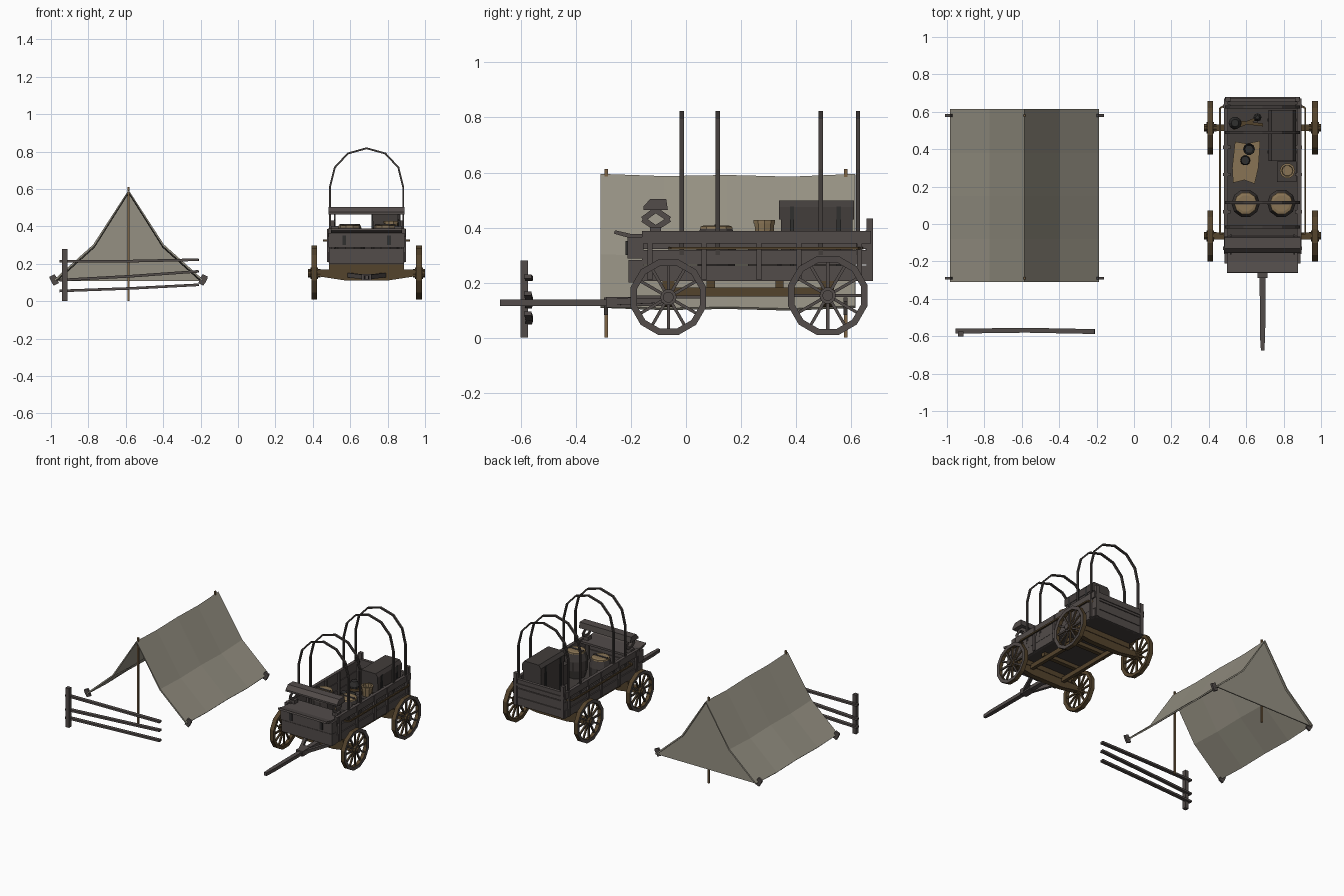
import bpy, bmesh, math
from mathutils import Vector, Matrix

if "Cube" in bpy.data.objects:
    bpy.data.objects.remove(bpy.data.objects["Cube"])


def material(name, r, g, b):
    m = bpy.data.materials.new(name)
    m.diffuse_color = (r, g, b, 1)
    m.use_nodes = True
    m.node_tree.nodes["Principled BSDF"].inputs["Base Color"].default_value = m.diffuse_color
    return m


WOOD = material("weathered_wood", 0.085, 0.072, 0.068)
DARK = material("dark_planks", 0.055, 0.047, 0.044)
BROWN = material("brown_wood", 0.088, 0.056, 0.025)
IRON = material("black_iron", 0.03, 0.029, 0.028)
CANVAS = material("canvas", 0.30, 0.28, 0.225)
TAN = material("tan_cloth", 0.25, 0.175, 0.09)
POLE = material("pole_wood", 0.2, 0.125, 0.06)

CX = 0.6875  # wagon centre line


def finish(name, bm, *mats):
    bmesh.ops.recalc_face_normals(bm, faces=bm.faces[:])
    me = bpy.data.meshes.new(name)
    bm.to_mesh(me)
    bm.free()
    for m in mats:
        me.materials.append(m)
    ob = bpy.data.objects.new(name, me)
    bpy.context.collection.objects.link(ob)
    return ob


def add_box(bm, x0, x1, y0, y1, z0, z1):
    mat = Matrix.Translation(((x0 + x1) / 2, (y0 + y1) / 2, (z0 + z1) / 2)) @ \
        Matrix.Diagonal((x1 - x0, y1 - y0, z1 - z0, 1))
    bmesh.ops.create_cube(bm, size=1, matrix=mat)


def box(name, mat, *dims):
    bm = bmesh.new()
    add_box(bm, *dims)
    return finish(name, bm, mat)


def add_bar(bm, a, b, w, h):
    """Square bar between two points."""
    a, b = Vector(a), Vector(b)
    d = b - a
    rot = d.to_track_quat('Z', 'Y').to_matrix().to_4x4()
    bmesh.ops.create_cube(bm, size=1, matrix=Matrix.Translation((a + b) / 2) @ rot @
                          Matrix.Diagonal((w, h, d.length, 1)))


def bars(name, mat, pairs, w, h):
    bm = bmesh.new()
    for a, b in pairs:
        add_bar(bm, a, b, w, h)
    return finish(name, bm, mat)


def prism(name, mat, pts, axis, lo, hi):
    """Extrude a 2D outline: axis x uses (y,z), axis y uses (x,z), axis z uses (x,y)."""
    bm = bmesh.new()
    place = {'x': lambda p, t: (t, p[0], p[1]), 'y': lambda p, t: (p[0], t, p[1]),
             'z': lambda p, t: (p[0], p[1], t)}[axis]
    ends = [[bm.verts.new(place(p, t)) for p in pts] for t in (lo, hi)]
    bm.faces.new(ends[0])
    bm.faces.new(ends[1])
    for i in range(len(pts)):
        j = (i + 1) % len(pts)
        bm.faces.new((ends[0][i], ends[0][j], ends[1][j], ends[1][i]))
    return finish(name, bm, mat)


def lathe(name, mat, x, y, profile, n=10):
    """Closed solid turned about a vertical axis from (radius, z) points."""
    bm = bmesh.new()
    rings = [[bm.verts.new((x + r * math.cos(2 * math.pi * k / n),
                            y + r * math.sin(2 * math.pi * k / n), z)) for k in range(n)]
             for r, z in profile]
    bm.faces.new(rings[0])
    bm.faces.new(rings[-1])
    for a, b in zip(rings, rings[1:]):
        for k in range(n):
            bm.faces.new((a[k], a[(k + 1) % n], b[(k + 1) % n], b[k]))
    return finish(name, bm, mat)


# ---------- Tent ----------
TX = -0.585
profile = [(-0.395, 0.112), (-0.185, 0.30), (0, 0.59), (0.185, 0.30), (0.395, 0.112)]
stations = [(-0.31, 0), (-0.08, -0.008), (0.15, -0.004), (0.38, -0.01), (0.615, 0)]
bm = bmesh.new()
grid = [[bm.verts.new((TX + x, y, z + dz)) for x, z in profile] for y, dz in stations]
for a, b in zip(grid, grid[1:]):
    for i in range(4):
        bm.faces.new((a[i], a[i + 1], b[i + 1], b[i]))
tent = finish("tent_canvas", bm, CANVAS)
mod = tent.modifiers.new("thickness", 'SOLIDIFY')
mod.thickness, mod.offset = 0.01, 0
prism("tent_back_panel", CANVAS, [(TX + x, z - 0.004) for x, z in profile], 'y', 0.596, 0.603)
for tag, y in (("front", -0.29), ("back", 0.58)):
    box("tent_pole_" + tag, POLE, TX - 0.006, TX + 0.006, y - 0.006, y + 0.006, 0, 0.612)
    for s in (-1, 1):
        x = TX + s * 0.398
        bars(f"tent_peg_{tag}", WOOD, [((x - s * 0.012, y, 0.09), (x + s * 0.012, y, 0.138)),
                                       ((x - s * 0.014, y, 0.125), (x + s * 0.017, y, 0.108))], 0.014, 0.032)

# ---------- Fence ----------
box("fence_post", WOOD, -0.94, -0.912, -0.602, -0.574, 0, 0.28)
for z0, z1 in ((0.213, 0.222), (0.113, 0.16), (0.055, 0.088)):
    bars("fence_rail", WOOD, [((-0.955, -0.573, z0), (-0.58, -0.568, (z0 + z1) / 2 - 0.003)),
                              ((-0.58, -0.568, (z0 + z1) / 2 - 0.003), (-0.21, -0.575, z1))], 0.026, 0.014)


# ---------- Wheels ----------
def wheel(name, side, y, z, r, n=12):
    bm = bmesh.new()
    cx = CX + side * 0.28
    sect = [(-0.015, r), (0.015, r), (0.013, r - 0.024), (-0.013, r - 0.024)]
    rings = []
    for k in range(n):
        a = 2 * math.pi * (k + 0.5) / n
        rings.append([bm.verts.new((cx + dx, y + q * math.cos(a), z + q * math.sin(a))) for dx, q in sect])
    for k in range(n):
        p, q = rings[k], rings[(k + 1) % n]
        for i in range(4):
            bm.faces.new((p[i], p[(i + 1) % 4], q[(i + 1) % 4], q[i]))
        a = 2 * math.pi * k / n
        d = Vector((0, math.cos(a), math.sin(a)))
        add_bar(bm, Vector((cx, y, z)) + d * 0.015, Vector((cx, y, z)) + d * (r - 0.018), 0.011, 0.011)
    for rad, depth in ((0.03, 0.042), (0.02, 0.066)):
        bmesh.ops.create_cone(bm, cap_ends=True, segments=10, radius1=rad, radius2=rad, depth=depth,
                              matrix=Matrix.Translation((cx, y, z)) @ Matrix.Rotation(math.pi / 2, 4, 'Y'))
    bmesh.ops.recalc_face_normals(bm, faces=bm.faces[:])
    for f in bm.faces:  # outer faces weathered, the rest brown
        f.material_index = 0 if f.normal.x * side > 0.5 else 1
    finish(name, bm, WOOD, BROWN)


FY, BY = -0.064, 0.515
for s, tag in ((-1, "left"), (1, "right")):
    wheel("front_wheel_" + tag, s, FY, 0.147, 0.142)
    wheel("back_wheel_" + tag, s, BY, 0.153, 0.149)

# ---------- Undercarriage ----------
for tag, y in (("front", FY), ("back", BY)):
    prism("axle_" + tag, BROWN, [(CX + x, z) for x, z in
          ((-0.27, 0.17), (-0.27, 0.135), (-0.12, 0.112), (0.12, 0.112), (0.27, 0.135), (0.27, 0.17))],
          'y', y - 0.018, y + 0.018)
    box("bolster_" + tag, BROWN, CX - 0.2, CX + 0.2, y - 0.022, y + 0.022, 0.17, 0.206)
for s in (-1, 1):
    box("frame_beam", BROWN, CX + s * 0.13 - 0.012, CX + s * 0.13 + 0.012, FY, BY, 0.15, 0.182)
    bars("tongue_brace", WOOD, [((CX + s * 0.1, FY, 0.14), (CX + s * 0.012, -0.27, 0.13))], 0.02, 0.024)
for y in (0.09, 0.34):
    box("frame_crossbar", BROWN, CX - 0.15, CX + 0.15, y - 0.015, y + 0.015, 0.18, 0.206)
prism("tongue", WOOD, [(CX + x, y) for x, y in ((-0.017, -0.05), (-0.014, -0.6), (-0.009, -0.675),
      (0.009, -0.675), (0.014, -0.6), (0.017, -0.05))], 'z', 0.115, 0.138)
box("tongue_socket", WOOD, CX - 0.026, CX + 0.026, -0.29, -0.2, 0.11, 0.147)

# ---------- Bed ----------
box("bed_floor", DARK, CX - 0.195, CX + 0.195, -0.16, 0.665, 0.206, 0.222)
for s in (-1, 1):
    for z0, z1, t in ((0.206, 0.262, 0.203), (0.266, 0.318, 0.2), (0.322, 0.345, 0.195), (0.343, 0.388, 0.207)):
        xs = sorted((CX + s * 0.185, CX + s * t))
        box("side_board", WOOD, *xs, -0.16, 0.672, z0, z1)
    for y in (-0.13, 0.065, 0.265, 0.41, 0.63):
        xs = sorted((CX + s * 0.172, CX + s * 0.212))
        box("side_bracket", WOOD, *xs, y - 0.009, y + 0.009, 0.21, 0.385)
    box("corner_stake", WOOD, CX + s * 0.185 - 0.013, CX + s * 0.185 + 0.013, 0.655, 0.68, 0.206, 0.433)
    xr, xi = CX + s * 0.228, CX + s * 0.19
    bars("side_rod", BROWN, [((xr, -0.05, 0.325), (xr, 0.62, 0.325)), ((xi, 0.64, 0.325), (xr, 0.62, 0.325)),
                             ((xi, -0.06, 0.325), (xr, -0.05, 0.325))], 0.01, 0.01)
for z0, z1 in ((0.206, 0.262), (0.266, 0.325), (0.33, 0.39)):
    box("tailgate_board", WOOD, CX - 0.185, CX + 0.185, 0.652, 0.674, z0, z1)
box("tailgate_rail", WOOD, CX - 0.2, CX + 0.2, 0.652, 0.68, 0.345, 0.362)

# ---------- Front box, footboard and seat ----------
box("front_box_lower", WOOD, CX - 0.2, CX + 0.2, -0.208, -0.155, 0.2, 0.283)
box("front_box_upper", WOOD, CX - 0.203, CX + 0.203, -0.212, -0.155, 0.287, 0.366)
for s in (-1, 1):
    box("front_latch", IRON, CX + s * 0.12 - 0.01, CX + s * 0.12 + 0.01, -0.219, -0.21, 0.3, 0.352)
prism("footboard", WOOD, [(-0.262, 0.378), (-0.258, 0.39), (-0.2, 0.377), (-0.06, 0.377), (-0.06, 0.362), (-0.205, 0.362)],
      'x', CX - 0.19, CX + 0.19)
prism("seat", WOOD, [(-0.155, 0.464), (-0.155, 0.476), (-0.13, 0.504), (-0.072, 0.504), (-0.066, 0.464)],
      'x', CX - 0.203, CX + 0.203)
spring = [(-0.157, 0.43), (-0.11, 0.464), (-0.06, 0.43), (-0.11, 0.398)]
for s in (-1, 1):
    x = CX + s * 0.17
    bars("seat_spring", WOOD, [((x, *spring[i]), (x, *spring[(i + 1) % 4])) for i in range(4)], 0.007, 0.02)
    box("spring_mount", WOOD, x - 0.02, x + 0.02, -0.13, -0.09, 0.37, 0.402)

# ---------- Canvas hoops ----------
arc = [(-0.196, 0.3), (-0.196, 0.61), (-0.17, 0.715), (-0.1, 0.79), (0, 0.818)]
arc += [(-x, z) for x, z in arc[-2::-1]]
for y in (-0.016, 0.115, 0.49, 0.625):
    bm = bmesh.new()
    loops = []
    for k, (x, z) in enumerate(arc):
        t = Vector(arc[min(k + 1, 8)]) - Vector(arc[max(k - 1, 0)])
        n = Vector((-t.y, t.x)).normalized() * 0.005
        loops.append([bm.verts.new((CX + x + q * n.x, y + d, z + q * n.y))
                      for q, d in ((-1, -0.008), (1, -0.008), (1, 0.008), (-1, 0.008))])
    for a, b in zip(loops, loops[1:]):
        for i in range(4):
            bm.faces.new((a[i], a[(i + 1) % 4], b[(i + 1) % 4], b[i]))
    bm.faces.new(loops[0])
    bm.faces.new(loops[-1])
    finish("canvas_hoop", bm, DARK)

# ---------- Cargo ----------
box("chest_body", DARK, 0.722, 0.862, 0.345, 0.605, 0.222, 0.43)
prism("chest_lid", DARK, [(0.718, 0.43), (0.718, 0.475), (0.735, 0.498), (0.85, 0.498), (0.866, 0.475), (0.866, 0.43)],
      'y', 0.338, 0.61)
for y in (0.385, 0.555):
    box("chest_strap", IRON, 0.715, 0.869, y - 0.008, y + 0.008, 0.225, 0.476)
box("bucket_crate", DARK, 0.765, 0.87, 0.225, 0.335, 0.222, 0.36)
lathe("bucket", TAN, 0.82, 0.285, [(0.033, 0.36), (0.038, 0.415), (0.041, 0.415), (0.041, 0.428), (0.03, 0.428), (0.028, 0.405)])
for x in (0.597, 0.788):
    lathe("barrel", DARK, x, 0.11, [(0.06, 0.222), (0.076, 0.28), (0.076, 0.345), (0.062, 0.395)])
    lathe("barrel_lid", TAN, x, 0.11, [(0.062, 0.395), (0.06, 0.404), (0.045, 0.408)])
    box("barrel_slat", DARK, x - 0.055, x + 0.055, 0.103, 0.117, 0.4, 0.412)
prism("blanket", TAN, [(0.53, 0.22), (0.525, 0.3), (0.54, 0.44), (0.6, 0.43), (0.675, 0.445), (0.665, 0.3),
                       (0.645, 0.215), (0.59, 0.235)], 'z', 0.222, 0.25)
lathe("pan", IRON, 0.615, 0.4, [(0.024, 0.25), (0.032, 0.27), (0.028, 0.27), (0.022, 0.256)])
lathe("pot", IRON, 0.595, 0.34, [(0.02, 0.25), (0.027, 0.27), (0.022, 0.3)])
bars("tools", BROWN, [((0.52, 0.55, 0.24), (0.69, 0.53, 0.24)), ((0.53, 0.51, 0.236), (0.67, 0.57, 0.236))], 0.016, 0.016)
lathe("kettle", IRON, 0.54, 0.54, [(0.03, 0.222), (0.034, 0.26), (0.02, 0.29)])
lathe("lantern", IRON, 0.66, 0.57, [(0.022, 0.222), (0.022, 0.28), (0.01, 0.3)], 8)
